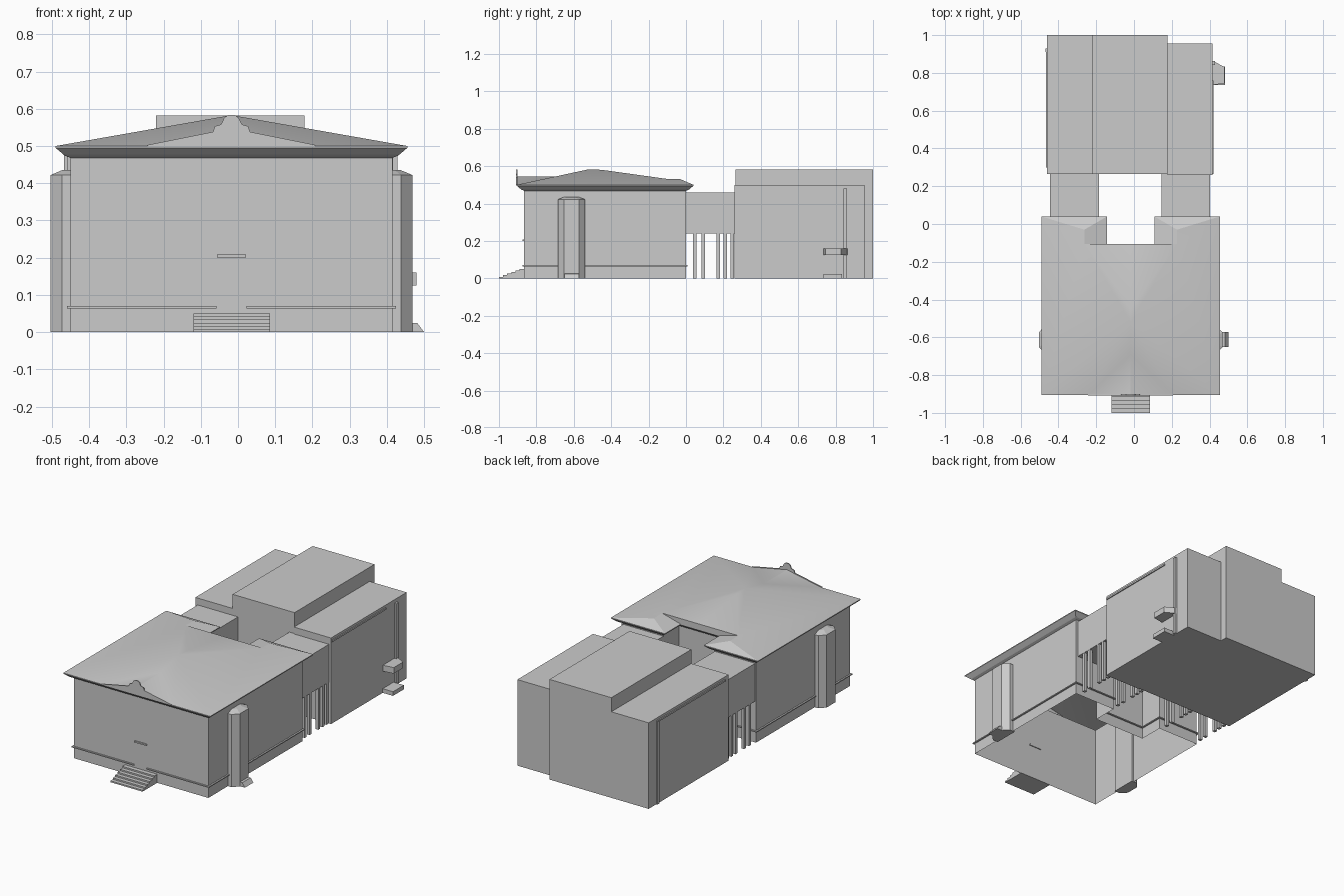
import bpy, bmesh, math

if "Cube" in bpy.data.objects:
    bpy.data.objects.remove(bpy.data.objects["Cube"])

CX = -0.0175  # centre line of the house
stone = bpy.data.materials.new("light_grey")
stone.diffuse_color = (0.6, 0.6, 0.6, 1)
stone.use_nodes = True
stone.node_tree.nodes["Principled BSDF"].inputs["Base Color"].default_value = stone.diffuse_color


def make(name, verts, faces, smooth=False, fix=True):
    me = bpy.data.meshes.new(name)
    me.from_pydata(verts, [], faces)
    bm = bmesh.new()
    bm.from_mesh(me)
    bmesh.ops.remove_doubles(bm, verts=bm.verts, dist=1e-5)
    if fix:
        bmesh.ops.recalc_face_normals(bm, faces=bm.faces)
    bm.to_mesh(me)
    bm.free()
    me.materials.append(stone)
    ob = bpy.data.objects.new(name, me)
    bpy.context.collection.objects.link(ob)
    if smooth:
        bpy.context.view_layer.objects.active = ob
        ob.select_set(True)
        bpy.ops.object.shade_smooth_by_angle(angle=math.radians(20))
        ob.select_set(False)
    return ob


def prism(name, low, high):
    """Solid between two matching loops of 3D points."""
    n = len(low)
    faces = [tuple(range(n)), tuple(range(n, 2 * n))]
    faces += [(i, (i + 1) % n, (i + 1) % n + n, i + n) for i in range(n)]
    return make(name, low + high, faces)


def box(name, x, y, z):
    loop = [(x[0], y[0]), (x[1], y[0]), (x[1], y[1]), (x[0], y[1])]
    return prism(name, [(*p, z[0]) for p in loop], [(*p, z[1]) for p in loop])


def outline(d):
    """U-shaped house outline, inset by d from the eaves, starting at the front door."""
    half = [(0.04, -0.905 + d), (0.4725 - d, -0.905 + d), (0.4725 - d, 0.04 - d),
            (0.125 + d, 0.04 - d), (0.125 + d, -0.105 - d)]
    pts = half + [(-x, y) for x, y in reversed(half)]
    return [(CX + x, y) for x, y in pts]


def sweep(name, profile, closed=True):
    """Carry an (inset, height) profile around the house outline."""
    rings = [[(*p, z) for p in outline(d)] for d, z in profile]
    n, verts = len(rings[0]), sum(rings, [])
    faces = []
    for r in range(len(rings) - 1):
        for i in range(n if closed else n - 1):
            j = (i + 1) % n
            faces.append((r * n + i, r * n + j, (r + 1) * n + j, (r + 1) * n + i))
    return make(name, verts, faces)


# house walls, eaves and base band (the band stops at the front door)
sweep("house_walls", [(0.04, 0.0), (0.04, 0.47)])
sweep("eaves", [(0.04, 0.468), (0.025, 0.474), (0.02, 0.478), (0.0, 0.495), (0.0, 0.5)])
sweep("base_band", [(0.04, 0.064), (0.031, 0.064), (0.031, 0.07), (0.04, 0.07)], closed=False)

# hipped roof: one half as named points, the other mirrored
P = dict(B=(.4725, -.905, .5), C=(.4725, .04, .5), D=(.125, .04, .5), E=(.125, -.105, .5),
         R=(.245, -.105, .532), S=(.245, -.03, .53), P=(0, -.52, .583), Q=(0, -.45, .58),
         M=(0, -.105, .532), N=(0, -.105, .5), V=(.225, -.905, .5), G=(0, -.905, .545),
         K=(0, -.69, .545))
keys = list(P)
half_faces = ["BPV", "VPK", "VKG", "BCR", "CSR", "BRP", "PRQ", "QRM", "CDS", "DERS", "ENMR"]
verts, faces = [], []
for s in (1, -1):
    base = len(verts)
    verts += [(CX + s * x, y, z) for x, y, z in P.values()]
    faces += [tuple(base + keys.index(k) for k in f) for f in half_faces]
make("roof", verts, faces, smooth=True)

# shaped front gable
half = [(0.225, 0.503), (0.05, 0.538), (0.045, 0.553), (0.028, 0.558), (0.02, 0.575), (0.01, 0.583)]
prof = [(0.225, 0.498)] + half + [(-x, z) for x, z in reversed(half)] + [(-0.225, 0.498)]
prism("front_gable", [(CX + x, -0.908, z) for x, z in prof],
      [(CX + x, -0.902, z) for x, z in prof])

# front door lintel and entrance stairs
box("door_lintel", (-0.057, 0.022), (-0.873, -0.86), (0.2, 0.208))
steps = 6
for i in range(steps):
    box("front_step", (-0.12, 0.086), (-1.0 + i * 0.022, -0.862),
        (i * 0.05 / steps, (i + 1) * 0.05 / steps))

# half-octagon bays on both sides
for s in (1, -1):
    loop = [(0.42, -0.685), (0.455, -0.685), (0.486, -0.652), (0.486, -0.573), (0.455, -0.54), (0.42, -0.54)]
    at = lambda z, k=1.0: [(CX + s * (0.42 + (x - 0.42) * k), -0.6125 + (y + 0.6125) * k, z) for x, y in loop]
    prism("side_bay", at(0.0), at(0.422))
    prism("side_bay_cap", at(0.422), at(0.436, 0.5))
prism("bay_ramp", [(0.46, -0.65, 0), (0.5, -0.65, 0), (0.482, -0.65, 0.024), (0.46, -0.65, 0.026)],
      [(0.46, -0.572, 0), (0.5, -0.572, 0), (0.482, -0.572, 0.024), (0.46, -0.572, 0.026)])

# connecting passages on posts
for x0, x1 in ((-0.445, -0.185), (0.145, 0.403)):
    box("passage", (x0, x1), (0.0, 0.265), (0.24, 0.46))
    for y in (0.047, 0.092, 0.172, 0.21, 0.247):
        for x in (x0 + 0.01, x1 - 0.01):
            box("passage_post", (x - 0.009, x + 0.009), (y - 0.009, y + 0.009), (0, 0.24))

# rear building in three blocks
box("rear_left_block", (-0.46, -0.22), (0.265, 1.0), (0, 0.5))
box("rear_middle_block", (-0.22, 0.178), (0.265, 1.0), (0, 0.582))
box("rear_right_block", (0.178, 0.416), (0.26, 0.955), (0, 0.5))

# gutters, downpipes, side door hood and step
box("right_gutter", (0.41, 0.422), (0.265, 0.76), (0.476, 0.486))
box("right_downpipe", (0.41, 0.428), (0.842, 0.862), (0, 0.48))
box("left_gutter", (-0.466, -0.455), (0.3, 0.93), (0.476, 0.486))
box("left_downpipe", (-0.468, -0.455), (0.91, 0.93), (0, 0.48))
hood = [(0.41, 0.735), (0.48, 0.745), (0.48, 0.83), (0.41, 0.868)]
prism("side_hood", [(x, y, 0.125) for x, y in hood], [(x, y, 0.16) for x, y in hood])
box("side_step", (0.41, 0.482), (0.735, 0.835), (0, 0.024))
